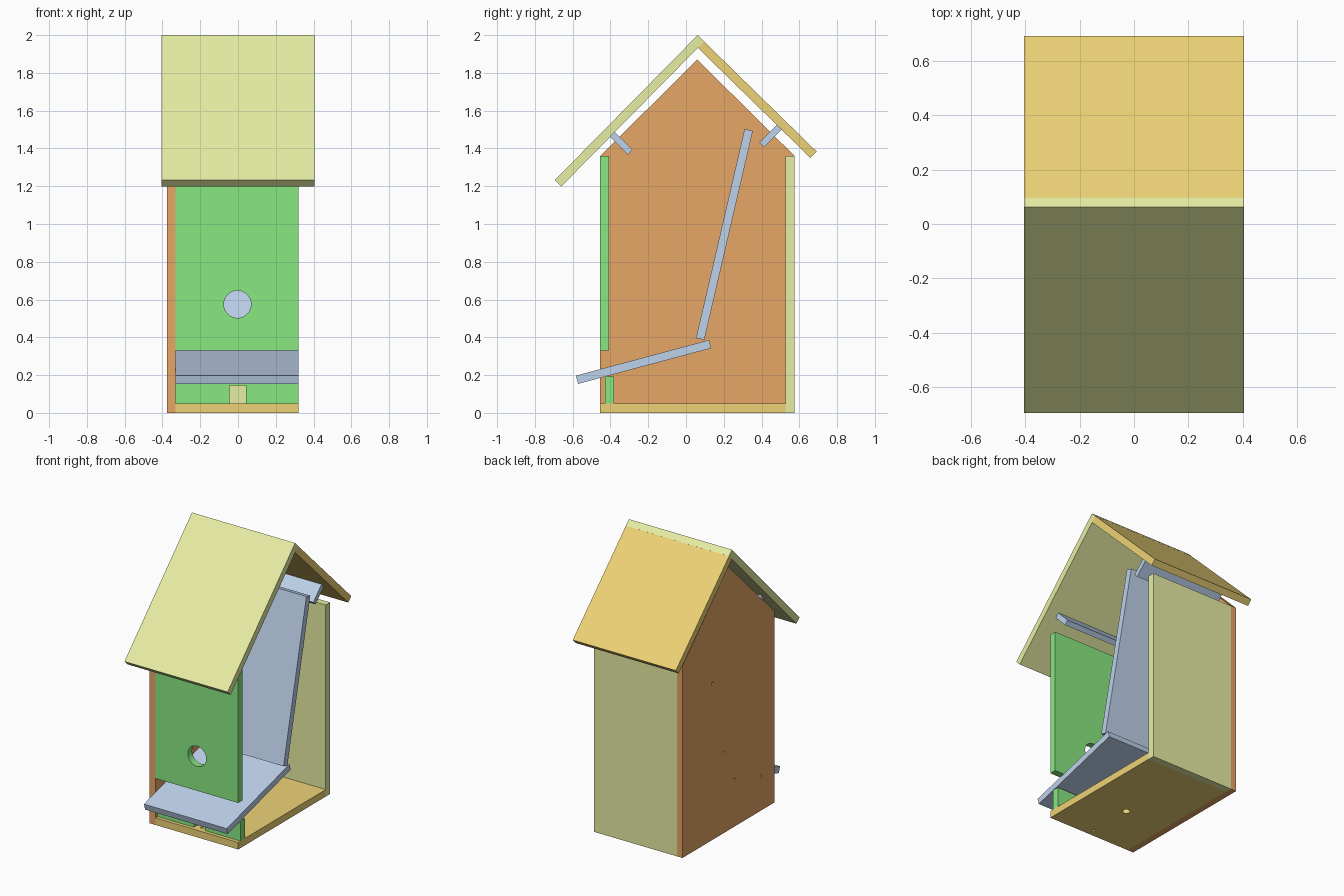
import bpy, bmesh, math
from mathutils import Matrix, Vector

if "Cube" in bpy.data.objects:
    bpy.data.objects.remove(bpy.data.objects["Cube"])


def material(name, rgb):
    m = bpy.data.materials.new(name)
    m.diffuse_color = (*rgb, 1)
    m.use_nodes = True
    m.node_tree.nodes["Principled BSDF"].inputs["Base Color"].default_value = m.diffuse_color
    return m


RUST = material("rust", (0.79, 0.38, 0.13))
GREEN = material("green", (0.25, 0.80, 0.22))
LIME = material("lime", (0.80, 0.85, 0.37))
OCHRE = material("ochre", (0.85, 0.65, 0.18))
BLUE = material("blue", (0.51, 0.64, 0.83))

X0, X1 = -0.33, 0.32       # inside width
T = 0.045                  # board thickness


def prism(name, profile, x0, x1, mat):
    """Extrude a (y, z) outline from x0 to x1."""
    bm = bmesh.new()
    face = bm.faces.new([bm.verts.new((x0, y, z)) for y, z in profile])
    ext = bmesh.ops.extrude_face_region(bm, geom=[face])
    bmesh.ops.translate(bm, vec=(x1 - x0, 0, 0),
                        verts=[v for v in ext["geom"] if isinstance(v, bmesh.types.BMVert)])
    bmesh.ops.recalc_face_normals(bm, faces=bm.faces)
    mesh = bpy.data.meshes.new(name)
    bm.to_mesh(mesh)
    bm.free()
    ob = bpy.data.objects.new(name, mesh)
    bpy.context.collection.objects.link(ob)
    mesh.materials.append(mat)
    return ob


def board(name, y0, y1, z0, z1, mat, x0=X0, x1=X1):
    return prism(name, [(y0, z0), (y1, z0), (y1, z1), (y0, z1)], x0, x1, mat)


def plank(name, a, b, t, mat, x0=X0, x1=X1):
    """Tilted board: one face runs a -> b, thickness t lies to its right."""
    a, b = Vector(a), Vector(b)
    d = (b - a).normalized()
    n = Vector((d.y, -d.x)) * t
    return prism(name, [a, b, b + n, a + n], x0, x1, mat)


def cut(ob, cutter):
    mod = ob.modifiers.new("cut", "BOOLEAN")
    mod.operation, mod.solver, mod.object = "DIFFERENCE", "EXACT", cutter
    bpy.context.view_layer.objects.active = ob
    bpy.ops.object.modifier_apply(modifier=mod.name)
    bpy.data.objects.remove(cutter)


def drill(ob, centre, radius, axis, sides=32):
    bpy.ops.mesh.primitive_cylinder_add(vertices=sides, radius=radius, depth=0.2)
    cutter = bpy.context.object
    turn = Vector((0, 0, 1)).rotation_difference(Vector(axis)).to_matrix().to_4x4()
    cutter.data.transform(Matrix.Translation(centre) @ turn)
    cut(ob, cutter)


# gabled side wall with screw holes
side = prism("side_wall", [(-0.455, 0), (0.575, 0), (0.575, 1.36), (0.06, 1.87), (-0.455, 1.36)],
             X0 - T, X0, RUST)
for y, z in [(0.24, 1.11), (0.117, 0.575), (-0.01, 0.332), (-0.31, 0.245)]:
    drill(side, (X0 - T / 2, y, z), 0.01, (1, 0, 0), 16)

# floor with drain and screw holes
floor = board("floor", -0.455, 0.527, 0, 0.05, OCHRE)
drill(floor, (0, -0.08, 0.025), 0.025, (0, 0, 1))
drill(floor, (0, -0.405, 0.025), 0.01, (0, 0, 1), 16)

# back and front walls
board("back_wall", 0.527, 0.575, 0, 1.36, LIME)
front = board("front_wall", -0.455, -0.407, 0.33, 1.36, GREEN)
drill(front, (-0.003, -0.43, 0.575), 0.072, (0, 1, 0), 48)

# low front rail with a notch
rail = board("front_rail", -0.43, -0.38, 0.05, 0.192, GREEN)
cut(rail, board("notch_cutter", -0.6, -0.2, 0.0, 0.145, GREEN, -0.045, 0.042))

# tilting tray and inner partition
plank("tray", (-0.583, 0.197), (0.122, 0.386), T, BLUE)
plank("partition", (0.053, 0.396), (0.31, 1.503), T, BLUE)

# roof panels, overhanging both sides
plank("front_roof", (-0.695, 1.232), (0.062, 2.0), 0.048, LIME, -0.405, 0.405)
plank("back_roof", (0.096, 1.966), (0.692, 1.383), 0.047, OCHRE, -0.405, 0.405)

# battens under the roof
plank("front_batten", (-0.376, 1.487), (-0.283, 1.392), 0.036, BLUE)
plank("back_batten", (0.388, 1.432), (0.485, 1.53), 0.036, BLUE)
